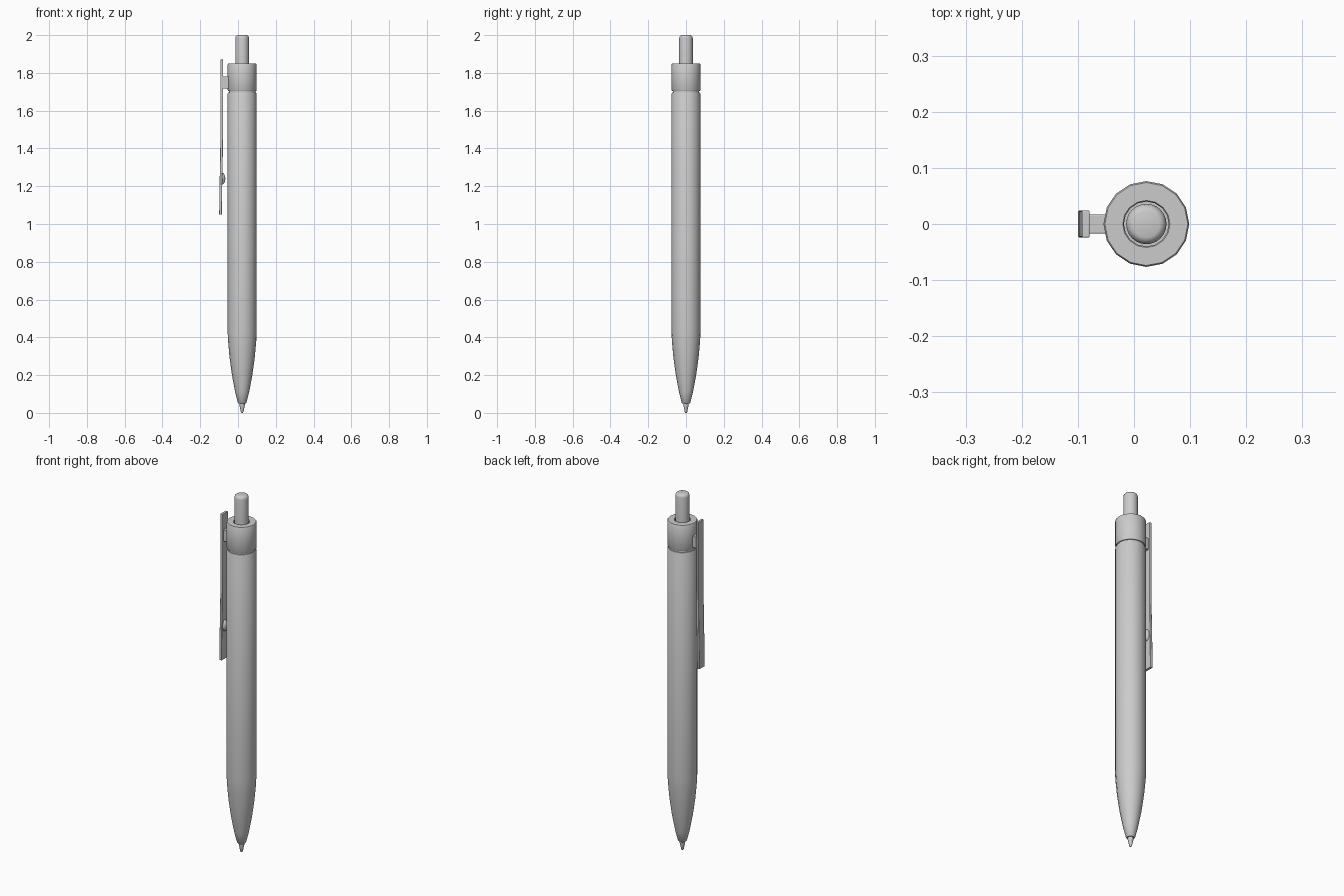
import bpy, bmesh, math

if "Cube" in bpy.data.objects:
    bpy.data.objects.remove(bpy.data.objects["Cube"])

AXIS_X = 0.022
SIDES = 16


def finish(name, bm, angle=35):
    bmesh.ops.recalc_face_normals(bm, faces=bm.faces)
    mesh = bpy.data.meshes.new(name)
    bm.to_mesh(mesh)
    bm.free()
    ob = bpy.data.objects.new(name, mesh)
    bpy.context.collection.objects.link(ob)
    bpy.ops.object.select_all(action='DESELECT')
    ob.select_set(True)
    bpy.context.view_layer.objects.active = ob
    bpy.ops.object.shade_smooth_by_angle(angle=math.radians(angle))
    return ob


def lathe(name, profile, sides=SIDES):
    """Revolve (radius, z) points about the pen axis and cap both ends."""
    bm = bmesh.new()
    rings = [[bm.verts.new((AXIS_X + r * math.cos(2 * math.pi * i / sides),
                            r * math.sin(2 * math.pi * i / sides), z))
              for i in range(sides)] for r, z in profile]
    for a, b in zip(rings, rings[1:]):
        for i in range(sides):
            j = (i + 1) % sides
            bm.faces.new((a[i], a[j], b[j], b[i]))
    bm.faces.new(rings[0])
    bm.faces.new(rings[-1])
    return finish(name, bm)


def bevel(ob, width, segments=2):
    mod = ob.modifiers.new("bevel", 'BEVEL')
    mod.width = width
    mod.segments = segments


# Writing point
lathe("tip", [(0.004, 0.0), (0.007, 0.006), (0.014, 0.04), (0.015, 0.065)])

# Barrel with curved nose and narrow neck under the cap
lathe("barrel", [(0.019, 0.05), (0.023, 0.054), (0.037, 0.11), (0.054, 0.20),
                 (0.067, 0.295), (0.075, 0.385), (0.0765, 0.42),
                 (0.0765, 1.690), (0.074, 1.695), (0.070, 1.696), (0.070, 1.72)])

# Cap with open recess for the button
lathe("cap", [(0.068, 1.703), (0.074, 1.704), (0.0765, 1.709), (0.0765, 1.845),
              (0.074, 1.849), (0.042, 1.849), (0.040, 1.846), (0.040, 1.78)])

# Push button
lathe("button", [(0.036, 1.78), (0.036, 1.984), (0.034, 1.993),
                 (0.029, 1.998), (0.024, 2.0)], 24)

# Clip blade: side profile as (centre x, z), flaring outward at its lower end
path = [(-0.086, 1.87), (-0.086, 1.50), (-0.087, 1.40), (-0.089, 1.28),
        (-0.091, 1.20), (-0.0925, 1.05)]
bm = bmesh.new()
half_t, half_w = 0.007, 0.024
rings = [[bm.verts.new((x + sx * half_t, sy * half_w, z))
          for sx, sy in ((-1, -1), (1, -1), (1, 1), (-1, 1))] for x, z in path]
for a, b in zip(rings, rings[1:]):
    for i in range(4):
        j = (i + 1) % 4
        bm.faces.new((a[i], a[j], b[j], b[i]))
bm.faces.new(rings[0])
bm.faces.new(rings[-1])
bevel(finish("clip", bm), 0.002)

# Bump on the inner face of the clip
bm = bmesh.new()
bmesh.ops.create_uvsphere(bm, u_segments=16, v_segments=10, radius=1)
bmesh.ops.scale(bm, vec=(0.019, 0.018, 0.032), verts=bm.verts)
bmesh.ops.translate(bm, vec=(-0.086, 0, 1.24), verts=bm.verts)
bmesh.ops.bisect_plane(bm, geom=bm.verts[:] + bm.edges[:] + bm.faces[:],
                       plane_co=(-0.088, 0, 0), plane_no=(-1, 0, 0), clear_outer=True)
finish("clip_bump", bm)

# Bracket joining clip to cap
bm = bmesh.new()
bmesh.ops.create_cube(bm, size=1)
bmesh.ops.scale(bm, vec=(0.045, 0.034, 0.064), verts=bm.verts)
bmesh.ops.translate(bm, vec=(-0.0615, 0, 1.749), verts=bm.verts)
bevel(finish("clip_bracket", bm), 0.002)
